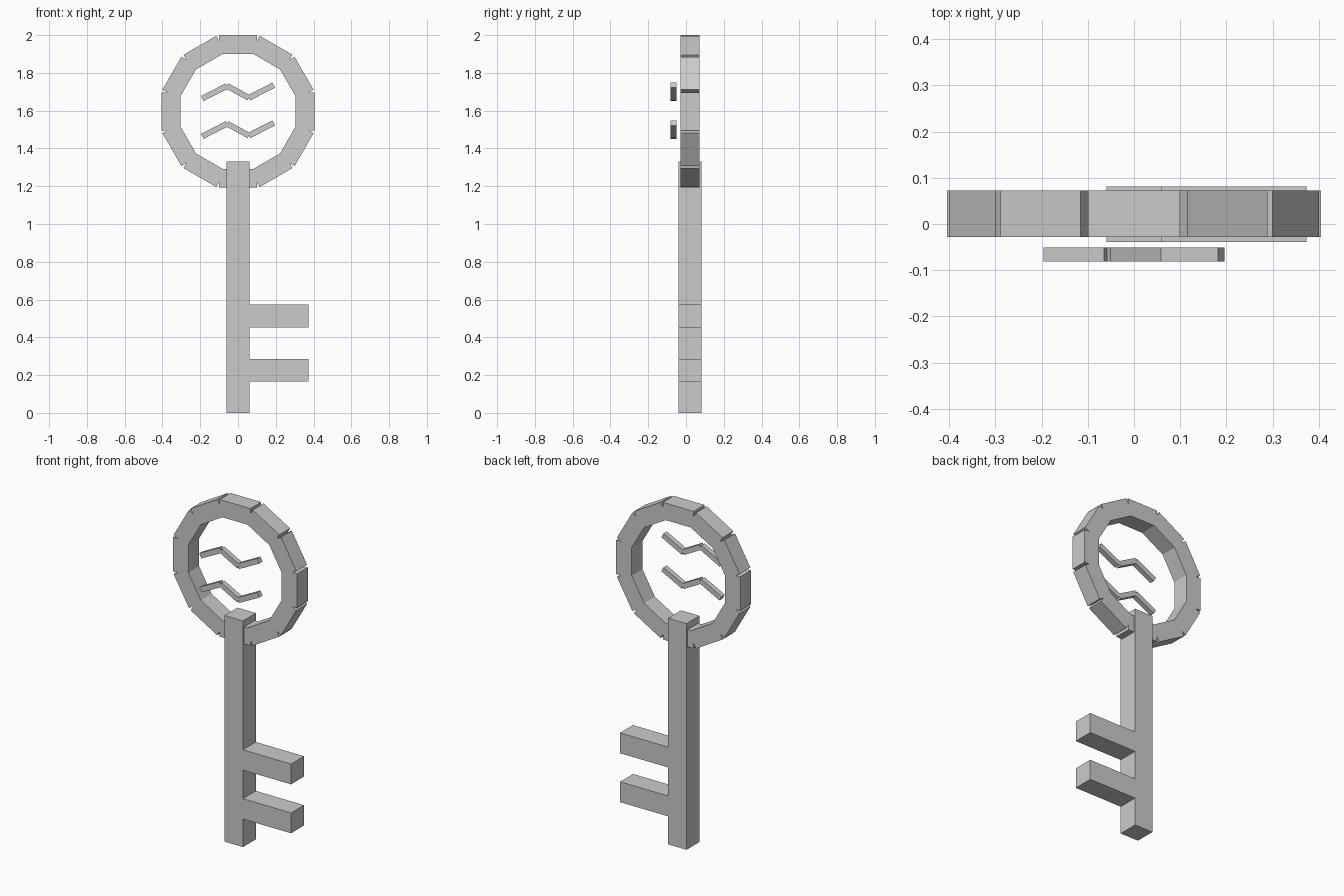
import bpy
from math import atan2, cos, hypot, pi, sin
from mathutils import Matrix, Vector

old = bpy.data.objects.get("Cube")
if old:
    bpy.data.objects.remove(old, do_unlink=True)

# One plain grey for the whole key
grey = bpy.data.materials.new("plain grey")
grey.use_nodes = True
colour = (0.6, 0.6, 0.6, 1)
grey.diffuse_color = colour
grey.node_tree.nodes["Principled BSDF"].inputs["Base Color"].default_value = colour


def box(name, centre, size, tilt=0):
    """Flat-faced box, turned by tilt about the y axis."""
    bpy.ops.mesh.primitive_cube_add(size=1)
    ob = bpy.context.object
    ob.name = name
    ob.data.transform(Matrix.Rotation(tilt, 4, "Y") @ Matrix.Diagonal((*size, 1)))
    ob.location = Vector(centre)
    ob.data.materials.append(grey)
    return ob


# Shaft and the two bit teeth
shaft_y, thick = 0.021, 0.12
half = thick / 2
shaft_top, tooth_end = 1.332, 0.373
box("shaft", (0, shaft_y, shaft_top / 2), (thick, thick, shaft_top))
for name, z in (("upper_tooth", 0.513), ("lower_tooth", 0.225)):
    box(name, ((half + tooth_end) / 2, shaft_y, z), (tooth_end - half, thick, thick))

# Bow ring: twelve straight blocks whose outer corners leave small notches
ring_z, ring_r, count = 1.596, 0.354, 12
for i in range(count):
    a = 2 * pi * i / count
    box(f"bow_block_{i + 1}",
        (ring_r * sin(a), 0.022, ring_z + ring_r * cos(a)), (0.2, 0.1, 0.1), a)

# Two zigzag bars floating in front of the bow opening
path = [(-0.189, 1.664), (-0.058, 1.731), (0.058, 1.668), (0.189, 1.735)]
for name, drop in (("upper_wave", 0), ("lower_wave", 0.2)):
    for i, ((x0, z0), (x1, z1)) in enumerate(zip(path, path[1:])):
        dx, dz = x1 - x0, z1 - z0
        box(f"{name}_{i + 1}", ((x0 + x1) / 2, -0.066, (z0 + z1) / 2 - drop),
            (hypot(dx, dz), 0.03, 0.03), -atan2(dz, dx))
